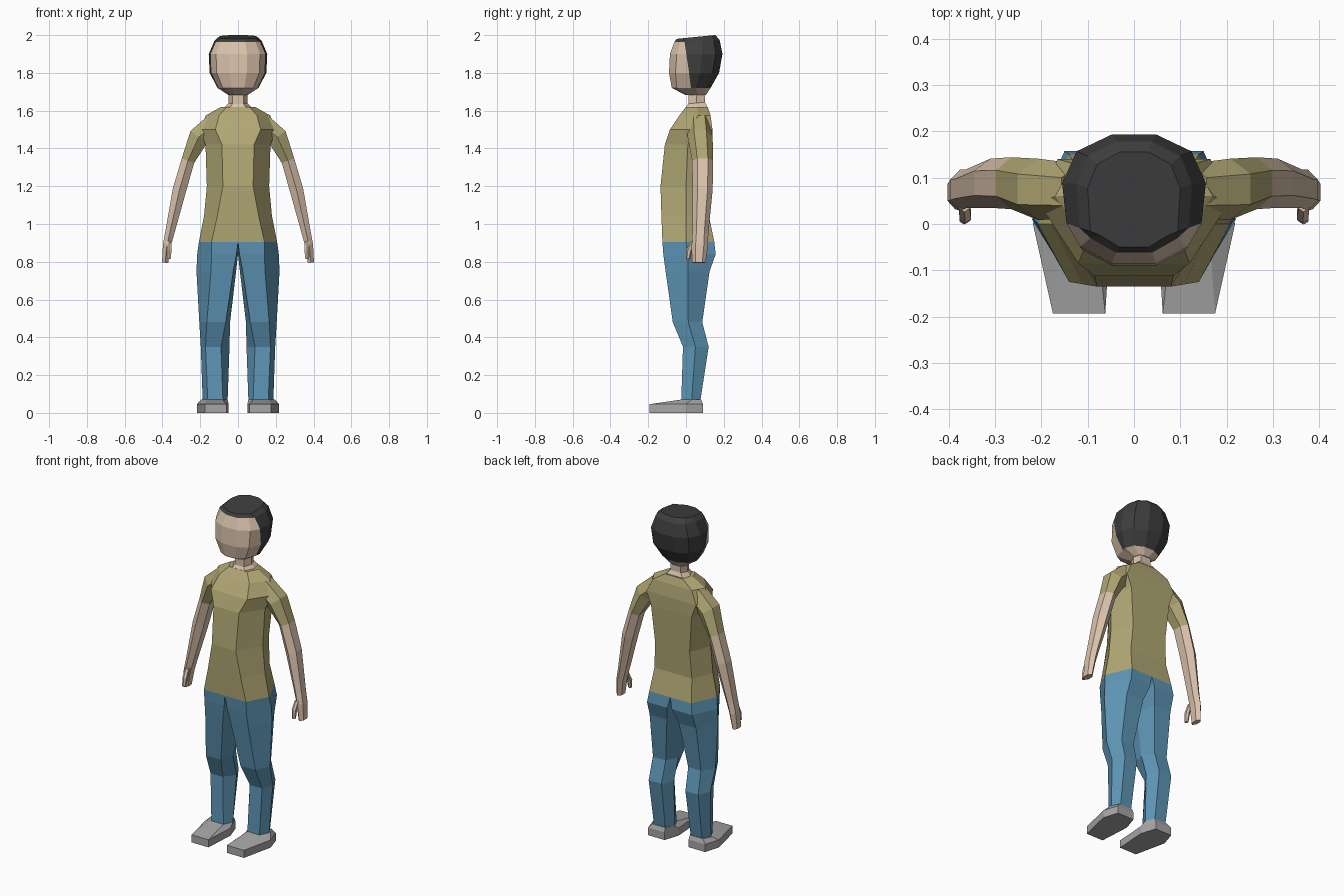
import bpy, bmesh, math
from mathutils import Vector


def material(name, rgb):
    m = bpy.data.materials.new(name)
    m.diffuse_color = (*rgb, 1)
    return m


SKIN = material("skin", (0.70, 0.54, 0.41))
HAIR = material("dark_hair", (0.048, 0.048, 0.05))
SHIRT = material("olive_cloth", (0.44, 0.39, 0.175))
DENIM = material("blue_denim", (0.11, 0.30, 0.46))
SHOE = material("grey_shoe", (0.38, 0.38, 0.38))


def loft(name, rings, mats, rule=None):
    """Skin closed rings of points; rule(band, side) picks the material slot."""
    bm = bmesh.new()
    loops = [[bm.verts.new(p) for p in r] for r in rings]
    n = len(loops[0])
    for b in range(len(loops) - 1):
        for i in range(n):
            j = (i + 1) % n
            f = bm.faces.new((loops[b][i], loops[b][j], loops[b + 1][j], loops[b + 1][i]))
            f.material_index = rule(b, i) if rule else 0
    bm.faces.new(loops[0][::-1]).material_index = rule(0, 0) if rule else 0
    last = len(loops) - 1
    bm.faces.new(loops[-1]).material_index = rule(last, 0) if rule else 0
    bmesh.ops.recalc_face_normals(bm, faces=bm.faces[:])
    me = bpy.data.meshes.new(name)
    bm.to_mesh(me)
    bm.free()
    for m in mats:
        me.materials.append(m)
    ob = bpy.data.objects.new(name, me)
    bpy.context.collection.objects.link(ob)
    return ob


def mirrored(half):
    """Full ring from its right half, listed front to back."""
    return half + [(-x, y, z) for x, y, z in reversed(half)]


def side_pair(name, rings, mats, rule=None):
    for label, s in (("right", 1), ("left", -1)):
        loft(f"{label}_{name}", [[(s * x, y, z) for x, y, z in r] for r in rings], mats, rule)


# Shirt body: z, front corner, side corner, back corner
shirt = [
    (0.905, (0.14, -0.125), (0.207, 0.0), (0.14, 0.15)),
    (1.04, (0.11, -0.13), (0.18, 0.0), (0.125, 0.122)),
    (1.20, (0.08, -0.135), (0.165, 0.0), (0.115, 0.13)),
    (1.42, (0.085, -0.112), (0.172, 0.01), (0.135, 0.14)),
    (1.50, (0.12, -0.085), (0.205, 0.045), (0.165, 0.14)),
    (1.575, (0.10, -0.035), (0.17, 0.06), (0.13, 0.13)),
    (1.62, (0.06, 0.0), (0.09, 0.06), (0.06, 0.115)),
]
loft("shirt_body", [mirrored([(x, y, z) for x, y in pts]) for z, *pts in shirt], [SHIRT])

# Neck, with a base that dips at the front collar
neck = [
    (1.605, 0.3, (0.06, -0.024), (0.08, 0.06), (0.055, 0.112)),
    (1.64, 0.1, (0.03, 0.012), (0.05, 0.055), (0.035, 0.10)),
    (1.70, 0.0, (0.03, 0.012), (0.05, 0.055), (0.035, 0.10)),
]
loft("neck", [mirrored([(x, y, z + k * (y - 0.05)) for x, y in pts]) for z, k, *pts in neck], [SKIN])

# Head: z, half width, front y, back y, tilt; hair covers the back and crown
OUTLINE = [(0.31, 0), (0.75, 0.13), (0.94, 0.42), (1, 0.62), (0.8, 0.87), (0.31, 1)]
head = [
    (1.682, 0.05, 0.0, 0.105, 0),
    (1.72, 0.108, -0.075, 0.13, 0),
    (1.80, 0.15, -0.09, 0.175, 0),
    (1.90, 0.155, -0.085, 0.193, 0),
    (1.968, 0.125, -0.062, 0.178, 0.05),
    (1.99, 0.10, -0.05, 0.155, 0.1),
]
rings = []
for z, w, y0, y1, tilt in head:
    half = []
    for i, (fx, fy) in enumerate(OUTLINE):
        y = y0 + (y1 - y0) * fy
        if i == 2:
            y -= 0.25 * (z - 1.78)
        half.append((fx * w, y, z + tilt * (y - 0.05)))
    rings.append(mirrored(half))
loft("head", rings, [SKIN, HAIR],
     lambda band, i: int(band >= 4 or (band >= 1 and 2 <= i <= 8)))

# Arms: x, z, y centre, in-plane radius, depth radius; sleeve on the upper part
arm = [
    (0.12, 1.53, 0.07, 0.06, 0.06),
    (0.208, 1.46, 0.075, 0.056, 0.066),
    (0.265, 1.335, 0.088, 0.036, 0.056),
    (0.310, 1.18, 0.088, 0.037, 0.053),
    (0.362, 0.95, 0.076, 0.025, 0.042),
    (0.376, 0.89, 0.073, 0.022, 0.044),
    (0.386, 0.795, 0.068, 0.017, 0.036),
]


def tube(path):
    out = []
    for k, (x, z, y, r, ry) in enumerate(path):
        a, b = path[max(k - 1, 0)], path[min(k + 1, len(path) - 1)]
        d = Vector((b[0] - a[0], 0, b[1] - a[1])).normalized()
        side = Vector((-d.z, 0, d.x))
        ring = []
        for i in range(6):
            t = math.radians(30 + 60 * i)
            ring.append(tuple(Vector((x, y + ry * math.sin(t), z))
                              + side * (r * 1.12 * math.cos(t))))
        out.append(ring)
    return out


side_pair("arm", tube(arm), [SHIRT, SKIN], lambda band, i: int(band >= 2))

# Thumbs
side_pair("thumb", tube([(0.366, 0.91, 0.042, 0.012, 0.016),
                         (0.364, 0.865, 0.018, 0.013, 0.016),
                         (0.366, 0.815, 0.010, 0.010, 0.011)]), [SKIN])

# Trouser legs: z, six x values (front in/out, side, back out/in, inner), three y values
leg = [
    (0.905, 0.0, 0.14, 0.207, 0.14, 0.0, 0.0, -0.125, 0.0, 0.15),
    (0.84, 0.008, 0.14, 0.216, 0.15, 0.015, 0.0, -0.12, 0.01, 0.157),
    (0.75, 0.025, 0.143, 0.22, 0.155, 0.04, 0.01, -0.108, 0.01, 0.125),
    (0.48, 0.065, 0.165, 0.205, 0.16, 0.075, 0.042, -0.07, 0.012, 0.086),
    (0.35, 0.09, 0.172, 0.197, 0.165, 0.08, 0.045, -0.016, 0.05, 0.12),
    (0.065, 0.08, 0.16, 0.187, 0.16, 0.085, 0.055, -0.025, 0.03, 0.076),
]
rings = []
for z, *v in leg:
    ys = (v[6], v[6], v[7], v[8], v[8], v[7])
    rings.append([(x, y, z) for x, y in zip(v[:6], ys)])
side_pair("trouser_leg", rings, [DENIM])

# Shoes: flat sole outline, straight wall, top sloping up to the ankle
sole = [(0.062, -0.193), (0.175, -0.193), (0.218, 0.0), (0.19, 0.09), (0.08, 0.09), (0.05, 0.0)]
ankle = [(0.08, -0.03), (0.163, -0.03), (0.195, 0.03), (0.168, 0.08), (0.082, 0.08), (0.055, 0.03)]
side_pair("shoe", [[(x, y, 0) for x, y in sole],
                   [(x, y, 0.046) for x, y in sole],
                   [(x, y, 0.07) for x, y in ankle]], [SHOE])
